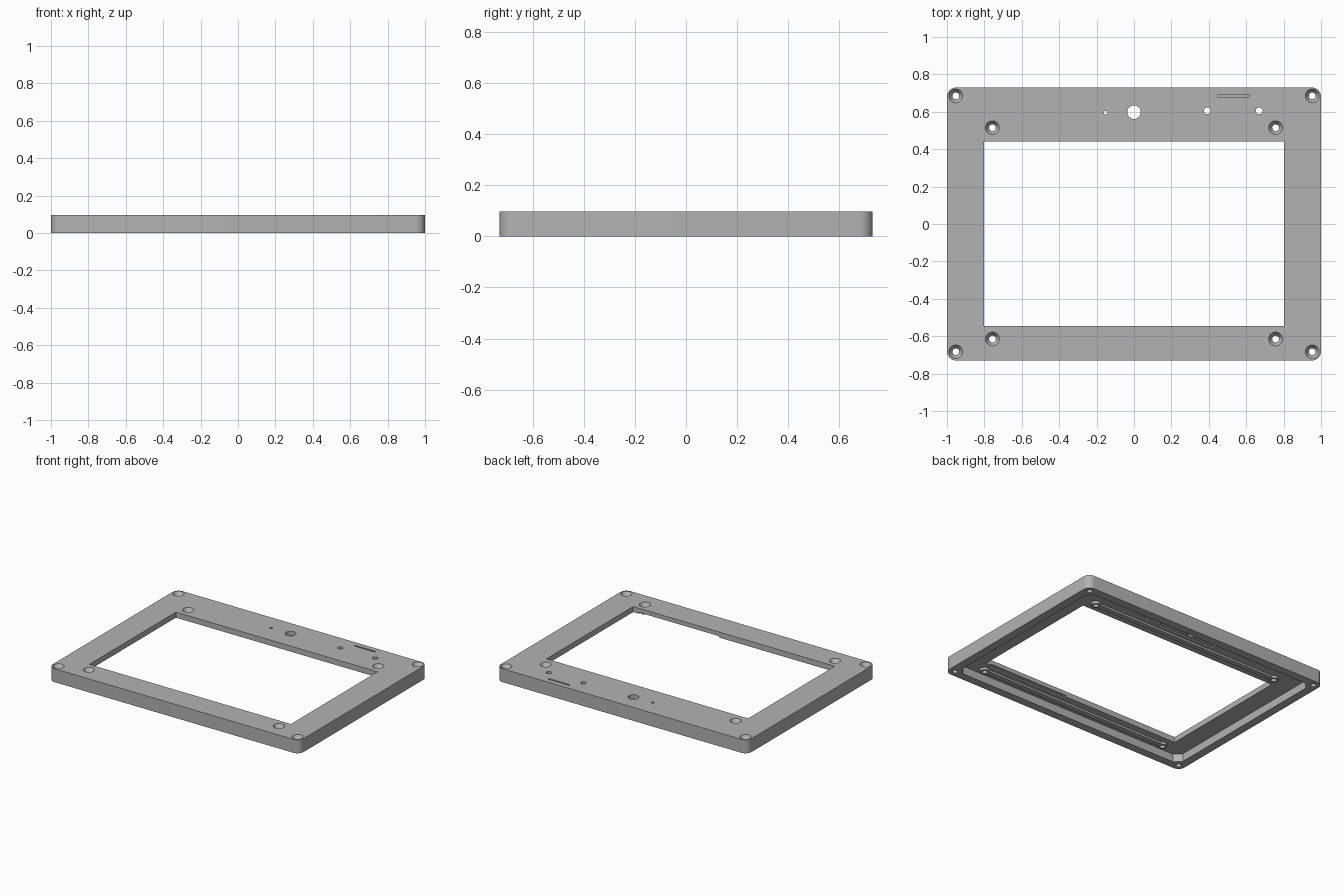
import bpy, bmesh, math

cube = bpy.data.objects.get("Cube")
if cube:
    bpy.data.objects.remove(cube, do_unlink=True)

HEIGHT, PLATE = 0.097, 0.04          # overall height, face plate thickness
UNDER = HEIGHT - PLATE               # underside of the face plate
HALF_X, HALF_Y = 1.0, 0.73

grey = bpy.data.materials.new("plain grey")
grey.use_nodes = True
grey.diffuse_color = (0.45, 0.45, 0.45, 1)
shader = next(n for n in grey.node_tree.nodes if n.type == 'BSDF_PRINCIPLED')
shader.inputs["Base Color"].default_value = grey.diffuse_color


def loft(name, rings):
    """Closed solid through a stack of matching point rings, bottom to top."""
    bm = bmesh.new()
    loops = [[bm.verts.new(p) for p in ring] for ring in rings]
    n = len(loops[0])
    for low, high in zip(loops, loops[1:]):
        for i in range(n):
            j = (i + 1) % n
            bm.faces.new((low[i], low[j], high[j], high[i]))
    bm.faces.new(loops[0][::-1])
    bm.faces.new(loops[-1])
    mesh = bpy.data.meshes.new(name)
    bm.to_mesh(mesh)
    bm.free()
    mesh.materials.append(grey)
    obj = bpy.data.objects.new(name, mesh)
    bpy.context.collection.objects.link(obj)
    return obj


def prism(name, outline, z0, z1):
    return loft(name, [[(x, y, z) for x, y in outline] for z in (z0, z1)])


def box(name, x0, x1, y0, y1, z0, z1):
    return prism(name, [(x0, y0), (x1, y0), (x1, y1), (x0, y1)], z0, z1)


def lathe(name, x, y, profile, sides=32):
    turn = [2 * math.pi * i / sides for i in range(sides)]
    return loft(name, [[(x + r * math.cos(a), y + r * math.sin(a), z) for a in turn]
                       for r, z in profile])


def rounded(hx, hy, radius, steps):
    """Rectangle with cut corners: one step is a chamfer, many are a round."""
    points = []
    for quarter, (sx, sy) in enumerate([(1, 1), (-1, 1), (-1, -1), (1, -1)]):
        for i in range(steps + 1):
            a = (quarter + i / steps) * math.pi / 2
            points.append((sx * (hx - radius) + radius * math.cos(a),
                           sy * (hy - radius) + radius * math.sin(a)))
    return points


def combine(target, tool, operation):
    mod = target.modifiers.new("shape", 'BOOLEAN')
    mod.operation = operation
    mod.solver = 'EXACT'
    mod.object = tool
    bpy.context.view_layer.objects.active = target
    bpy.ops.object.modifier_apply(modifier=mod.name)
    bpy.data.objects.remove(tool, do_unlink=True)


# Outer shell with a recessed underside and chamfered recess corners
frame = prism("bezel_frame", rounded(HALF_X, HALF_Y, 0.05, 10), 0, HEIGHT)
recess = prism("recess", rounded(HALF_X - 0.06, HALF_Y - 0.06, 0.045, 1), -0.1, UNDER)
combine(frame, recess, 'DIFFERENCE')

# Stiffening rails and screw bosses under the plate
inner_screws = [(x, y) for x in (-0.757, 0.757) for y in (0.515, -0.615)]
corner_screws = [(x, y) for x in (-0.953, 0.953) for y in (0.685, -0.683)]
for y in (0.515, -0.615):
    rail = box("rail", -0.757, 0.757, y - 0.018, y + 0.018, UNDER - 0.014, UNDER + 0.01)
    combine(frame, rail, 'UNION')
for x, y in inner_screws:
    boss = lathe("boss", x, y, [(0.032, UNDER - 0.018), (0.032, UNDER + 0.012)])
    combine(frame, boss, 'UNION')

# Screen opening, with a thinned stretch along its front edge
cutters = [box("opening", -0.803, 0.803, -0.545, 0.44, -0.1, 0.2),
           box("edge_relief", 0.12, 0.76, -0.57, -0.5, -0.1, UNDER + 0.01),
           box("sensor_pocket", -0.2, 0.26, 0.55, 0.65, -0.1, UNDER + 0.01)]

# Countersunk screw holes
for x, y in inner_screws + corner_screws:
    cutters.append(lathe("screw_hole", x, y, [(0.018, -0.1), (0.018, HEIGHT - 0.03),
                                              (0.037, HEIGHT - 0.002), (0.037, 0.2)]))

# Sensor holes and indicator slot
for x, y, r in [(0, 0.598, 0.036), (-0.152, 0.595, 0.01),
                (0.392, 0.605, 0.018), (0.669, 0.605, 0.018)]:
    cutters.append(lathe("sensor_hole", x, y, [(r, -0.1), (r, 0.2)]))
cutters.append(box("slot", 0.448, 0.616, 0.68, 0.692, UNDER - 0.03, 0.2))

for cutter in cutters:
    combine(frame, cutter, 'DIFFERENCE')

# Smooth rounds, crisp edges
bpy.ops.object.select_all(action='DESELECT')
frame.select_set(True)
bpy.context.view_layer.objects.active = frame
bpy.ops.object.shade_smooth_by_angle(angle=math.radians(30))
